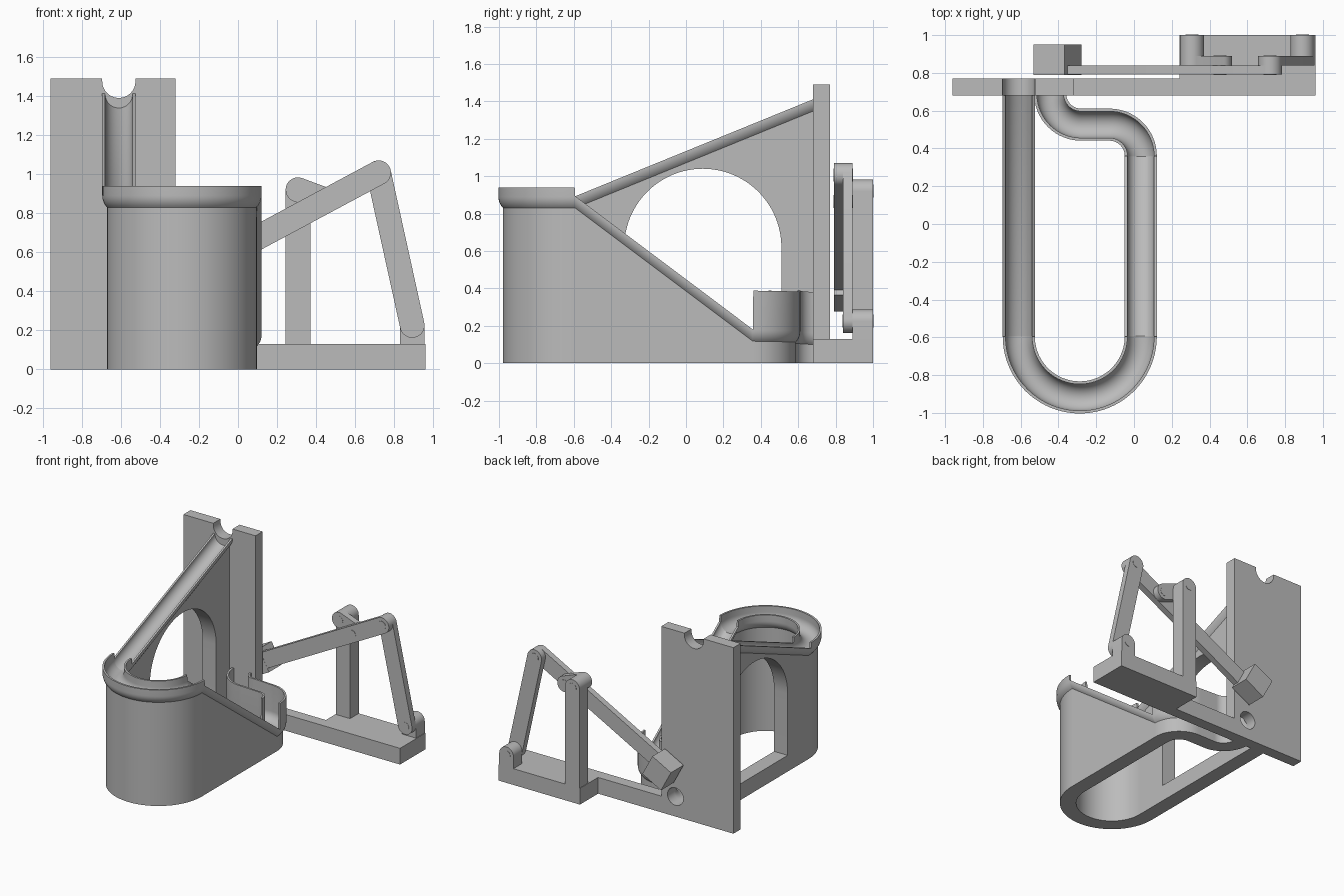
import bpy, bmesh, math
from math import pi, sin, cos

cube = bpy.data.objects.get("Cube")
if cube:
    bpy.data.objects.remove(cube, do_unlink=True)

GREY = (0.5, 0.5, 0.5, 1)
mat = bpy.data.materials.new("plain grey")
mat.use_nodes = True
mat.diffuse_color = GREY
mat.node_tree.nodes["Principled BSDF"].inputs["Base Color"].default_value = GREY


def loft(name, rings):
    """Solid skinned through closed rings of equal length."""
    bm = bmesh.new()
    loops = [[bm.verts.new(p) for p in ring] for ring in rings]
    n = len(loops[0])
    for a, b in zip(loops, loops[1:]):
        for i in range(n):
            j = (i + 1) % n
            bm.faces.new((a[i], a[j], b[j], b[i]))
    bm.faces.new(loops[0])
    bm.faces.new(loops[-1])
    bmesh.ops.recalc_face_normals(bm, faces=bm.faces)
    mesh = bpy.data.meshes.new(name)
    bm.to_mesh(mesh)
    bm.free()
    mesh.materials.append(mat)
    ob = bpy.data.objects.new(name, mesh)
    bpy.context.collection.objects.link(ob)
    return ob


def smooth(ob):
    bpy.ops.object.select_all(action='DESELECT')
    ob.select_set(True)
    bpy.context.view_layer.objects.active = ob
    bpy.ops.object.shade_smooth_by_angle(angle=math.radians(30))


def prism(name, outline, y0, y1):
    """Extrude an xz outline from y0 to y1."""
    ob = loft(name, [[(x, y, z) for x, z in outline] for y in (y0, y1)])
    smooth(ob)
    return ob


def box(name, x0, x1, y0, y1, z0, z1):
    return prism(name, [(x0, z0), (x1, z0), (x1, z1), (x0, z1)], y0, y1)


def arc(cx, cz, r, a0, a1, n):
    return [(cx + r * cos(a0 + (a1 - a0) * i / n),
             cz + r * sin(a0 + (a1 - a0) * i / n)) for i in range(n + 1)]


def capsule(a, b, r):
    t = math.atan2(b[1] - a[1], b[0] - a[0])
    return arc(*b, r, t - pi / 2, t + pi / 2, 20) + arc(*a, r, t + pi / 2, t + 3 * pi / 2, 20)


def cut(ob, cutter):
    """Subtract the cutter, then discard it."""
    cutter.hide_render = True
    mod = ob.modifiers.new("cut", 'BOOLEAN')
    mod.operation, mod.solver, mod.object = 'DIFFERENCE', 'EXACT', cutter
    bpy.ops.object.select_all(action='DESELECT')
    ob.select_set(True)
    bpy.context.view_layer.objects.active = ob
    bpy.ops.object.modifier_apply(modifier=mod.name)
    bpy.data.objects.remove(cutter, do_unlink=True)
    smooth(ob)


# Marble run: channel on a supporting wall, swept along the path
WALL, INNER, OUTER = 0.06, 0.07, 0.085


def section(x, y, z, rim, nx, ny):
    side = math.asin(WALL / OUTER)
    prof = [(-WALL, 0)]
    prof += arc(0, z, OUTER, 1.5 * pi - side, pi, 6)
    prof += [(-OUTER, z + rim), (-INNER, z + rim)]
    prof += arc(0, z, INNER, pi, 2 * pi, 20)
    prof += [(INNER, z + rim), (OUTER, z + rim)]
    prof += arc(0, z, OUTER, 2 * pi, 1.5 * pi + side, 6)
    prof += [(WALL, 0)]
    return [(x + nx * s, y + ny * s, h) for s, h in prof]


def bend(cx, cy, r, a0, a1, z0, z1, rim, n, sign=1):
    """Stations round a bend, with the lateral along the radius."""
    out = []
    for i in range(n + 1):
        f = i / n
        a = a0 + (a1 - a0) * f
        out.append((cx + r * cos(a), cy + r * sin(a), z0 + (z1 - z0) * f,
                    rim, sign * cos(a), sign * sin(a)))
    return out


LOW, HIGH, TURN = 0.003, 0.05, 0.89
stations = [(-0.61, 0.684, 1.41, LOW, -1, 0), (-0.61, -0.592, TURN, LOW, -1, 0)]
stations += bend(-0.287, -0.595, 0.323, pi, 2 * pi, TURN, TURN, HIGH, 40)
stations += [(0.036, -0.592, TURN, LOW, 1, 0), (0.036, 0.357, 0.178, LOW, 1, 0)]
stations += bend(-0.13, 0.36, 0.166, 0, pi / 2, 0.178, 0.172, 0.21, 16)
stations += bend(-0.28, 0.69, 0.164, 1.5 * pi, pi + 0.037, 0.168, 0.16, 0.22, 16, -1)
track = loft("marble_track", [section(*s) for s in stations])

# Arched opening in the tall side wall
arch = [(0.51, 0.13)] + arc(0.09, 0.62, 0.42, 0, pi, 48) + [(-0.33, 0.13)]
cut(track, loft("arch_cutter", [[(x, y, z) for y, z in arch] for x in (-0.8, -0.45)]))

# Back plate with entry notch and exit hole
plate = box("back_plate", -0.96, -0.32, 0.68, 0.77, 0, 1.49)
cut(plate, prism("notch_cutter", arc(-0.61, 1.475, 0.085, pi, 2 * pi, 32)
                 + [(-0.525, 1.6), (-0.695, 1.6)], 0.6, 0.9))
cut(plate, prism("hole_cutter", arc(-0.445, 0.16, 0.07, 0, 2 * pi * 39 / 40, 39), 0.6, 0.9))

# Base under the linkage
box("base_bar", -0.32, 0.96, 0.68, 0.77, 0, 0.13)
box("base_block", 0.24, 0.96, 0.77, 1.0, 0, 0.13)

# Linkage pivots
R = 0.063
POST, MID, TOP, FOOT = (0.307, 0.92), (0.455, 0.865), (0.72, 1.007), (0.892, 0.225)
for name, (x, z) in (("tall_post", POST), ("foot_bracket", FOOT)):
    prism(name, [(x - R, 0.125), (x + R, 0.125)] + arc(x, z, R, 0, pi, 24), 0.89, 1.0)

# Moving links
prism("short_link", capsule(POST, MID, R), 0.84, 0.89)
prism("connecting_link", capsule(TOP, FOOT, R), 0.84, 0.89)
tilt = math.atan2(TOP[1] - MID[1], TOP[0] - MID[0])
weight_at = (-0.405, TOP[1] - (TOP[0] + 0.405) * math.tan(tilt))
prism("lever_arm", capsule(weight_at, TOP, R), 0.791, 0.84)

# Square weight on the lever end
prism("weight", [(weight_at[0] + 0.132 * cos(tilt + pi / 4 + k * pi / 2),
                  weight_at[1] + 0.132 * sin(tilt + pi / 4 + k * pi / 2))
                 for k in range(4)], 0.79, 0.95)

# Hinge pins
for name, (x, z), y0, y1 in (("post_pin", POST, 0.84, 1.0), ("middle_pin", MID, 0.79, 0.89),
                             ("top_pin", TOP, 0.79, 0.89), ("foot_pin", FOOT, 0.84, 1.0)):
    prism(name, arc(x, z, 0.035, 0, 2 * pi * 31 / 32, 31), y0 - 0.002, y1 + 0.002)
